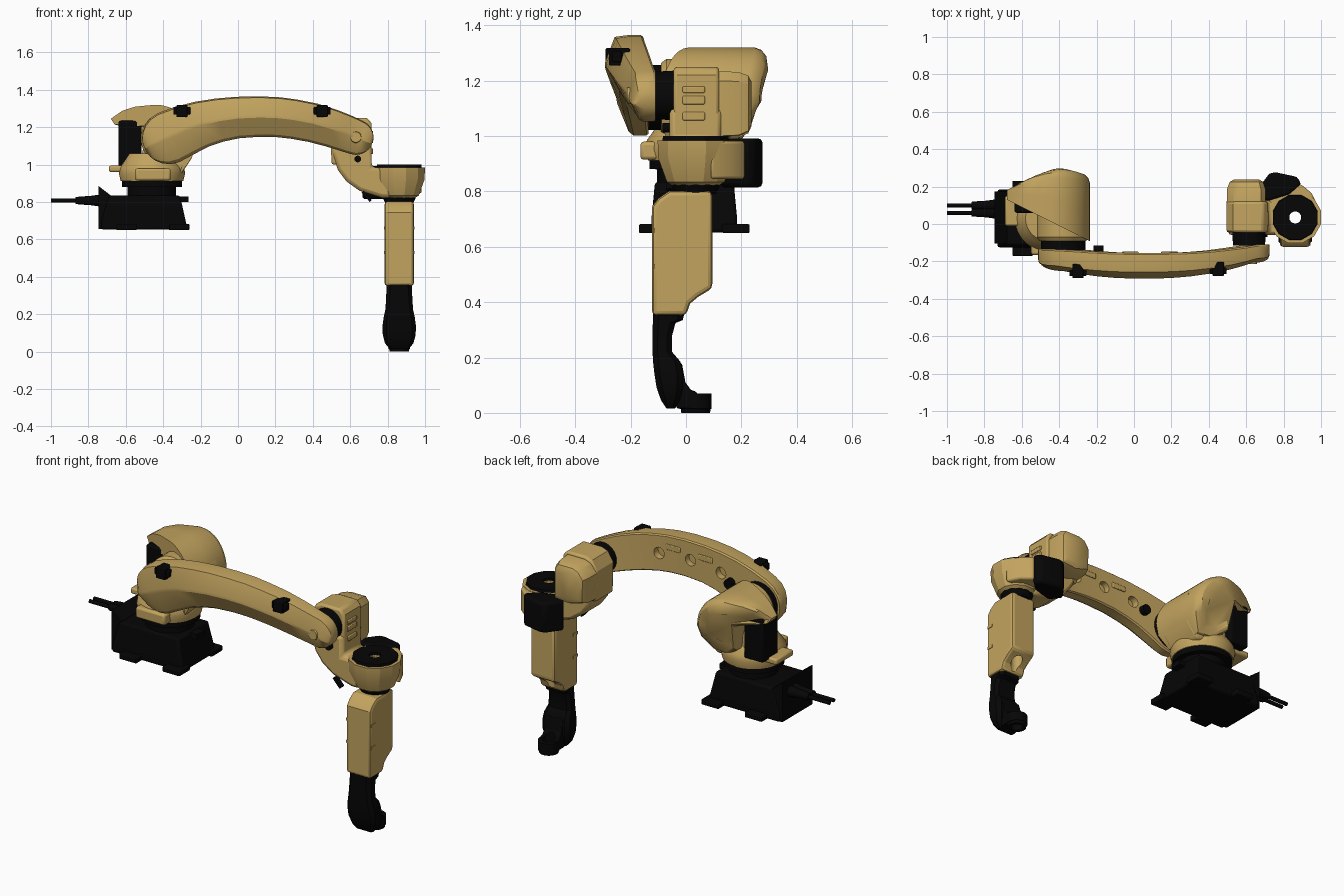
import bpy, bmesh, math
from mathutils import Vector


def material(name, rgb):
    m = bpy.data.materials.new(name)
    m.diffuse_color = (*rgb, 1)
    return m


TAN = material("tan_paint", (0.545, 0.37, 0.115))
BLACK = material("black_metal", (0.0018, 0.0018, 0.0018))


def smooth(ob, angle):
    bpy.ops.object.select_all(action='DESELECT')
    ob.select_set(True)
    bpy.context.view_layer.objects.active = ob
    bpy.ops.object.shade_smooth_by_angle(angle=math.radians(angle))


def loft(name, rings, mat, bevel=0.0, angle=32):
    """Skin a list of equal-length point rings and cap both ends."""
    bm = bmesh.new()
    vs = [[bm.verts.new(p) for p in r] for r in rings]
    n = len(rings[0])
    for a, b in zip(vs, vs[1:]):
        for i in range(n):
            j = (i + 1) % n
            bm.faces.new((a[i], a[j], b[j], b[i]))
    bm.faces.new(vs[0][::-1])
    bm.faces.new(vs[-1])
    bmesh.ops.recalc_face_normals(bm, faces=bm.faces)
    me = bpy.data.meshes.new(name)
    bm.to_mesh(me)
    bm.free()
    ob = bpy.data.objects.new(name, me)
    bpy.context.collection.objects.link(ob)
    me.materials.append(mat)
    smooth(ob, angle)
    if bevel:
        m = ob.modifiers.new("bevel", 'BEVEL')
        m.width, m.segments, m.limit_method = bevel, 2, 'ANGLE'
        m.angle_limit = math.radians(40)
    return ob


def place(axis, u, v, w):
    return {'x': (w, u, v), 'y': (u, w, v), 'z': (u, v, w)}[axis]


def prism(name, pts, axis, a, b, mat, bevel=0.0):
    return loft(name, [[place(axis, u, v, w) for u, v in pts] for w in (a, b)], mat, bevel)


def box(name, x, y, z, mat, bevel=0.0):
    return prism(name, [(x[0], y[0]), (x[1], y[0]), (x[1], y[1]), (x[0], y[1])], 'z', *z, mat, bevel)


def turned(name, axis, u, v, steps, mat, n=40, angle=32):
    """Round part: steps are (position along axis, radius)."""
    return loft(name, [[place(axis, u + r * math.cos(2 * math.pi * (i + 0.5) / n),
                              v + r * math.sin(2 * math.pi * (i + 0.5) / n), w)
                        for i in range(n)] for w, r in steps], mat, 0, angle)


def cut(ob, cutters, angle=25):
    """Subtract the cutters, then refresh the shading."""
    for c in cutters:
        m = ob.modifiers.new("cut", 'BOOLEAN')
        m.operation, m.object, m.solver = 'DIFFERENCE', c, 'EXACT'
        c.hide_render = True
    me = bpy.data.meshes.new_from_object(ob.evaluated_get(bpy.context.evaluated_depsgraph_get()))
    ob.modifiers.clear()
    ob.data = me
    smooth(ob, angle)


# base pedestal with four bolt-down pads
for x in (-0.65, -0.37):
    for y in (-0.17, 0.13):
        box("base_pad", (x, x + 0.11), (y, y + 0.1), (0.65, 0.682), BLACK, 0.005)
loft("base_body", [[(x0, y0, z), (x1, y0, z), (x1, y1, z), (x0, y1, z)] for z, x0, x1, y0, y1 in
     ((0.652, -0.73, -0.27, -0.125, 0.185), (0.70, -0.73, -0.28, -0.125, 0.185),
      (0.835, -0.69, -0.31, -0.112, 0.172))], BLACK, 0.012)
prism("base_back_panel", [(-0.745, 0.655), (-0.745, 0.885), (-0.68, 0.835), (-0.68, 0.655)],
      'y', -0.105, 0.175, BLACK)
box("base_side_tab", (-0.31, -0.265), (0.0, 0.07), (0.80, 0.83), BLACK)
turned("base_collar", 'z', -0.46, 0.03, [(0.82, 0.13), (0.88, 0.13), (0.881, 0.162), (0.915, 0.162)], BLACK)
for y in (0.06, 0.10):
    turned("supply_cable", 'x', y, 0.807, [(-1.0, 0.011), (-0.84, 0.011)], BLACK, 12)
    turned("cable_plug", 'x', y, 0.808,
           [(-0.868, 0.019), (-0.84, 0.022), (-0.79, 0.025), (-0.73, 0.034)], BLACK, 16)

# rotating turret
turned("turret_ring", 'z', -0.46, 0.03,
       [(0.912, 0.168), (0.955, 0.178), (0.985, 0.172), (1.03, 0.14), (1.06, 0.12)], TAN)
box("turret_shelf", (-0.69, -0.5), (-0.01, 0.15), (0.96, 0.995), TAN, 0.01)
box("turret_front_bracket", (-0.55, -0.36), (-0.165, -0.08), (0.915, 0.98), TAN, 0.012)
turned("shoulder_boss", 'y', -0.38, 1.14, [(-0.09, 0.125), (-0.07, 0.14), (0.16, 0.14)], TAN)
turned("shoulder_joint", 'y', -0.38, 1.14, [(-0.14, 0.118), (-0.085, 0.118)], BLACK)
prism("turret_cup", [(-0.52, 1.02), (-0.50, 0.94), (-0.31, 0.94), (-0.25, 1.03), (-0.24, 1.13), (-0.5, 1.13)],
      'y', -0.06, 0.17, TAN, 0.02)
box("shoulder_motor", (-0.64, -0.515), (0.06, 0.205), (0.98, 1.235), BLACK, 0.012)

# hood over the shoulder, trimmed diagonally at the front and rounded at the back
arc = [(-0.44 + 0.205 * math.cos(math.radians(a)), 1.115 + 0.205 * math.sin(math.radians(a)))
       for a in range(100, -1, -10)]
hood_profile = [(-0.66, 1.215), (-0.68, 1.245), (-0.62, 1.287), (-0.55, 1.31)] + arc + [
    (-0.245, 1.04), (-0.30, 0.96), (-0.40, 0.96), (-0.48, 1.02), (-0.5, 1.205)]


def hood_ring(f, s):
    ring = []
    for x, z in hood_profile:
        front = 0.13 - (x + 0.68) * 0.5
        back = 0.297 - 1.2 * (x + 0.38) ** 2 - 1.2 * max(0, 1.1 - z) ** 1.3
        ring.append((-0.42 + (x + 0.42) * s, front + (back - front) * f, 1.14 + (z - 1.14) * s))
    return ring


loft("shoulder_hood", [hood_ring(*p) for p in
                       ((0, 1), (0.45, 1), (0.85, 1), (0.93, 0.95), (0.98, 0.84), (1, 0.6))], TAN)

# arched upper arm: stations are x, z, half height, inner y, outer y
stations = [(-0.37, 1.145, 0.143, -0.135, -0.252), (-0.28, 1.185, 0.136, -0.14, -0.268),
            (-0.19, 1.217, 0.125, -0.147, -0.28), (-0.1, 1.238, 0.117, -0.152, -0.288),
            (0, 1.252, 0.111, -0.155, -0.292), (0.12, 1.257, 0.108, -0.155, -0.292),
            (0.22, 1.253, 0.107, -0.153, -0.287), (0.3, 1.243, 0.106, -0.15, -0.28),
            (0.4, 1.224, 0.105, -0.142, -0.266), (0.5, 1.195, 0.102, -0.13, -0.246),
            (0.57, 1.17, 0.099, -0.12, -0.227), (0.63, 1.147, 0.095, -0.11, -0.208)]


def end_caps(st, nxt, angles, drop):
    """Extra stations that round off an arm end."""
    d = Vector((st[0] - nxt[0], st[1] - nxt[1])).normalized()
    out = []
    for a in angles:
        s, c = math.sin(math.radians(a)), math.cos(math.radians(a))
        out.append((st[0] + d.x * st[2] * s, st[1] + d.y * st[2] * s, st[2] * c,
                    st[3], st[4] + drop * (1 - c)))
    return out


ANG = (20, 38, 54, 68, 80)
full = end_caps(stations[0], stations[1], ANG, 0.05)[::-1] + stations + end_caps(
    stations[-1], stations[-2], ANG, 0.03)
rings = []
for i, (x, z, h, yi, yo) in enumerate(full):
    a, b = full[max(i - 1, 0)], full[min(i + 1, len(full) - 1)]
    t = Vector((b[0] - a[0], b[1] - a[1])).normalized()
    w = yi - yo
    section = [(1, yi - 0.008), (1, yi - 0.4 * w), (0.94, yi - 0.75 * w), (0.1, yo), (-0.05, yo),
               (-0.88, yi - 0.64 * w), (-1, yi - 0.48 * w), (-1, yi - 0.008), (-0.94, yi), (0.94, yi)]
    rings.append([(x - t.y * h * k, y, z + t.x * h * k) for k, y in section])
arm = loft("upper_arm", rings, TAN, angle=25)
cut(arm, [turned("arm_hole_cutter", 'y', x, z, [(-0.19, 0.033), (-0.1, 0.033)], TAN, 24)
          for x, z in ((-0.12, 1.235), (0.08, 1.255), (0.28, 1.245))])
for x, z in ((-0.02, 1.29), (0.19, 1.295)):
    box("arm_inner_rib", (x - 0.045, x + 0.045), (-0.16, -0.148), (z - 0.016, z + 0.016), TAN, 0.004)
turned("elbow_pin_cover", 'y', 0.63, 1.147, [(-0.213, 0.028), (-0.19, 0.032)], TAN, 24)
for x, y in ((-0.3, -0.255), (0.45, -0.243)):   # cable clamps
    box("clamp_body", (x - 0.03, x + 0.03), (y - 0.035, y + 0.04), (1.255, 1.318), BLACK, 0.004)
    box("clamp_strap", (x - 0.045, x + 0.045), (y - 0.024, y + 0.01), (1.268, 1.308), BLACK, 0.004)
turned("arm_cable_port", 'y', -0.19, 1.2, [(-0.15, 0.028), (-0.115, 0.028)], BLACK, 20)

# elbow housing
turned("elbow_joint", 'y', 0.615, 1.147, [(-0.115, 0.086), (-0.04, 0.09)], BLACK)
prism("elbow_upper", [(0.50, 1.0), (0.495, 1.18), (0.53, 1.235), (0.57, 1.25), (0.69, 1.25), (0.715, 1.22),
                      (0.715, 1.0)], 'y', -0.045, 0.12, TAN, 0.012)
loft("elbow_rear_cover", [[(0.605 + (x - 0.605) * s, y, 1.125 + (z - 1.125) * s) for x, z in
     ((0.50, 1.02), (0.495, 1.17), (0.53, 1.22), (0.57, 1.235), (0.68, 1.235), (0.705, 1.2), (0.705, 1.0), (0.6, 0.99))]
     for y, s in ((0.1, 1), (0.19, 0.97), (0.225, 0.85), (0.237, 0.65))], TAN)
prism("elbow_lower", [(0.50, 1.1), (0.508, 1.05), (0.535, 0.97), (0.58, 0.91), (0.65, 0.86), (0.77, 0.822), (0.82, 0.822),
                      (0.82, 0.985), (0.715, 0.985), (0.715, 1.1)], 'y', -0.06, 0.13, TAN, 0.02)
for z, h in ((1.168, 0.012), (1.13, 0.015), (1.072, 0.015)):
    box("elbow_access_plate", (0.71, 0.722), (-0.012, 0.068), (z - h, z + h), TAN, 0.004)
turned("elbow_cable_fitting", 'y', 0.64, 1.03, [(-0.085, 0.018), (-0.05, 0.018)], BLACK, 16)
prism("cable_bracket", [(0.66, 0.85), (0.672, 0.86), (0.715, 0.81), (0.705, 0.80)], 'y', -0.07, -0.04, BLACK)

# forearm rotation head with a hollow centre
X, Y = 0.862, 0.035
bore = turned("bore_cutter", 'z', X, Y, [(-0.1, 0.032), (1.1, 0.032)], BLACK, 32)
head = turned("forearm_head", 'z', X, Y, [(0.82, 0.085), (0.835, 0.108), (0.92, 0.14),
                                        (0.985, 0.1425)], TAN, 12, 25)
cap = turned("forearm_head_cap", 'z', X, Y, [(0.975, 0.126), (1.0, 0.122)], BLACK, 12, 25)
neck = turned("forearm_neck", 'z', X, Y, [(0.79, 0.072), (0.805, 0.08), (0.83, 0.092)], BLACK)
prism("head_motor_mount", [(0.72, 0.12), (0.73, 0.17), (0.8, 0.2), (0.893, 0.212), (0.95, 0.165), (0.985, 0.09),
                           (0.90, 0.09), (0.83, 0.085), (0.74, 0.09)], 'z', 0.845, 0.983, TAN, 0.01)
prism("head_motor", [(0.66, 0.185), (0.725, 0.272), (0.76, 0.276), (0.872, 0.252), (0.895, 0.214),
                     (0.83, 0.155), (0.71, 0.12)], 'z', 0.815, 0.992, BLACK, 0.015)

# forearm tube
forearm = prism("forearm", [(-0.06, 0.802), (0.095, 0.802), (0.095, 0.45), (0.045, 0.42), (0.015, 0.395), (0.0, 0.352),
                            (-0.123, 0.352), (-0.123, 0.745), (-0.1, 0.775)],
                'x', 0.783, 0.941, TAN, 0.016)
for z in (0.66, 0.53):
    for x in (0.78, 0.938):
        box("forearm_clip", (x, x + 0.006), (-0.115, -0.075), (z - 0.008, z + 0.008), TAN)

# wrist: z, half width, y range
wrist = []
for z, h, y0, y1 in ((0.358, 0.068, -0.12, -0.006), (0.335, 0.068, -0.12, -0.012), (0.325, 0.069, -0.12, -0.038),
                     (0.28, 0.07, -0.121, -0.05), (0.22, 0.075, -0.121, -0.05), (0.185, 0.083, -0.119, -0.02),
                     (0.14, 0.089, -0.114, -0.012), (0.09, 0.088, -0.106, -0.012), (0.045, 0.076, -0.09, -0.022),
                     (0.015, 0.052, -0.07, -0.04)):
    c = min(0.25 * (y1 - y0), 0.02)
    wrist.append([(X + sx * (h - dx), y, z) for sx, dx, y in
                  ((-1, c, y0), (1, c, y0), (1, 0, y0 + c), (1, 0, y1 - c),
                   (1, c, y1), (-1, c, y1), (-1, 0, y1 - c), (-1, 0, y0 + c))])
loft("wrist", wrist, BLACK)
hand = prism("wrist_bracket", [(-0.03, 0.185), (-0.015, 0.18), (-0.002, 0.11), (0.018, 0.083), (0.04, 0.076),
                               (0.04, 0.015), (-0.035, 0.015)], 'x', X - 0.056, X + 0.056, BLACK, 0.008)
flange = turned("tool_flange", 'z', X, Y, [(0, 0.052), (0.014, 0.054), (0.015, 0.058), (0.07, 0.058)], BLACK)
for ob in (head, cap, neck, forearm, hand, flange):
    cut(ob, [bore])
for ob in [o for o in bpy.data.objects if "cutter" in o.name]:
    bpy.data.objects.remove(ob)
